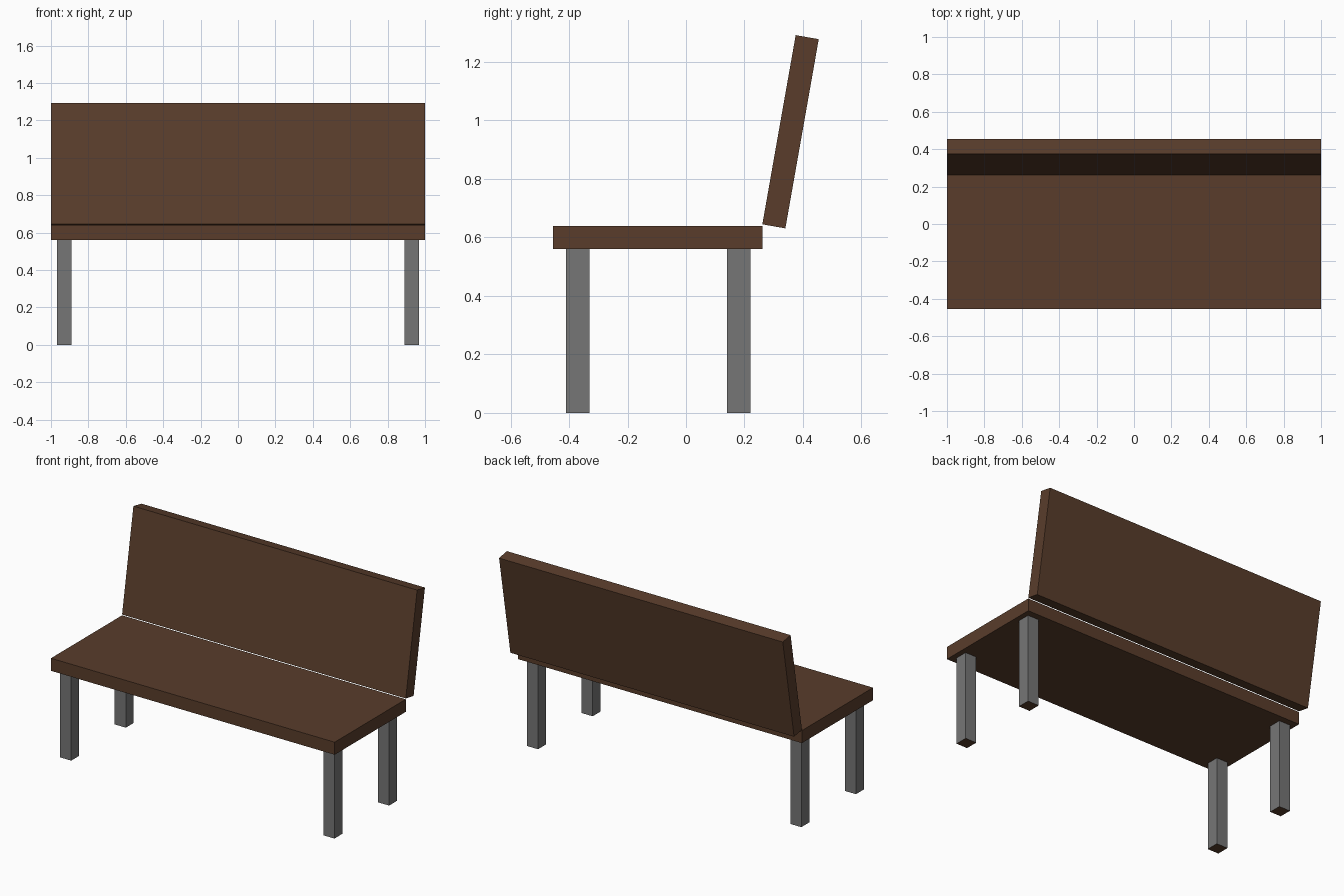
import bpy
from math import radians

if "Cube" in bpy.data.objects:
    bpy.data.objects.remove(bpy.data.objects["Cube"])


def material(name, rgb):
    mat = bpy.data.materials.new(name)
    mat.diffuse_color = (*rgb, 1)
    mat.use_nodes = True
    mat.node_tree.nodes["Principled BSDF"].inputs["Base Color"].default_value = mat.diffuse_color
    return mat


wood = material("brown_wood", (0.10, 0.046, 0.024))
metal = material("grey_metal", (0.18, 0.18, 0.18))


def box(name, center, size, mat, tilt=0):
    bpy.ops.mesh.primitive_cube_add(size=1, location=center)
    obj = bpy.context.object
    obj.name = name
    # scale the mesh itself, so the object keeps unit scale
    for v in obj.data.vertices:
        v.co = [c * s for c, s in zip(v.co, size)]
    obj.rotation_euler.x = tilt
    obj.data.materials.append(mat)
    return obj


# Seat plank
box("seat", (0, -0.097, 0.60), (2, 0.716, 0.08), wood)

# Backrest, leaning backwards by 10 degrees
box("backrest", (0, 0.3575, 0.9615), (2, 0.08, 0.657), wood, radians(-10))

# Four square legs with brown feet undersides
for row, y in (("front", -0.37), ("back", 0.18)):
    for side, x in (("left", -0.928), ("right", 0.928)):
        leg = box(f"{row}_{side}_leg", (x, y, 0.28), (0.078, 0.08, 0.56), metal)
        leg.data.materials.append(wood)
        for face in leg.data.polygons:
            if face.normal.z < -0.5:
                face.material_index = 1
